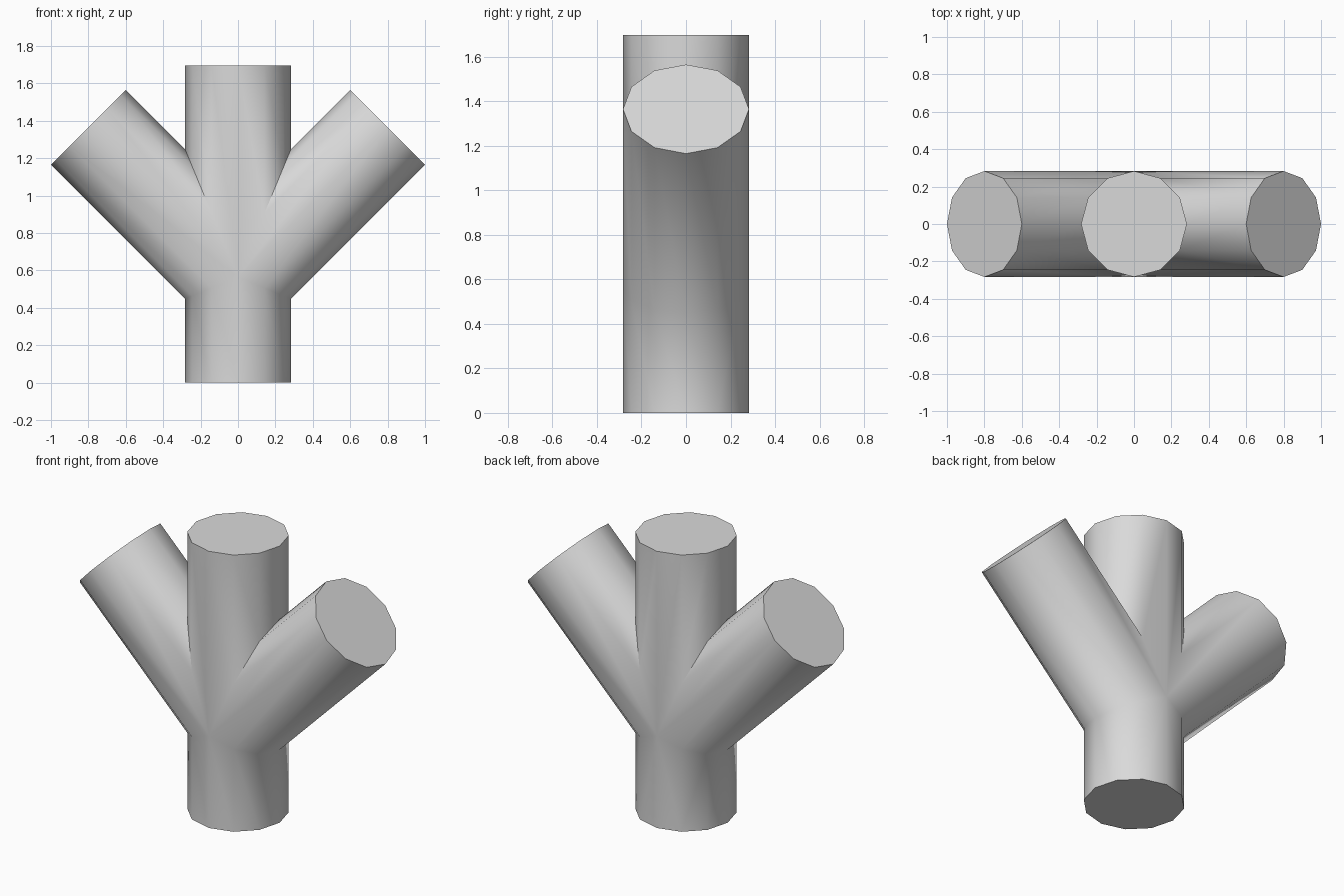
import bpy
import bmesh
from math import radians
from mathutils import Matrix

RADIUS = 0.283
HEIGHT = 1.697
JOINT_Z = 0.565     # where the three pipe axes meet
ARM_LENGTH = 1.131
SIDES = 12

cube = bpy.data.objects.get("Cube")
if cube:
    bpy.data.objects.remove(cube, do_unlink=True)

grey = bpy.data.materials.new("light_grey")
grey.use_nodes = True
colour = (0.7, 0.7, 0.7, 1)
grey.diffuse_color = colour
grey.node_tree.nodes["Principled BSDF"].inputs["Base Color"].default_value = colour


def pipe(name, length, base_z, tilt):
    """Solid twelve-sided pipe starting on the z axis, tilted about y."""
    bm = bmesh.new()
    place = (Matrix.Translation((0, 0, base_z))
             @ Matrix.Rotation(radians(tilt), 4, "Y")
             @ Matrix.Translation((0, 0, length / 2)))
    bmesh.ops.create_cone(bm, cap_ends=True, segments=SIDES, radius1=RADIUS,
                          radius2=RADIUS, depth=length, matrix=place)
    mesh = bpy.data.meshes.new(name)
    bm.to_mesh(mesh)
    bm.free()
    mesh.materials.append(grey)
    obj = bpy.data.objects.new(name, mesh)
    bpy.context.collection.objects.link(obj)
    return obj


# Upright pipe, with a slanted arm fused into each side
fitting = pipe("branching_pipe", HEIGHT, 0, 0)
bpy.ops.object.select_all(action="DESELECT")
bpy.context.view_layer.objects.active = fitting
fitting.select_set(True)
for name, tilt in (("left_arm", 45), ("right_arm", -45)):
    arm = pipe(name, ARM_LENGTH, JOINT_Z, tilt)
    arm.hide_render = True
    union = fitting.modifiers.new(name, "BOOLEAN")
    union.operation = "UNION"
    union.solver = "EXACT"
    union.object = arm
    bpy.ops.object.modifier_apply(modifier=union.name)
    bpy.data.objects.remove(arm, do_unlink=True)

# Round walls stay smooth, caps and upper crotches stay crisp
bpy.ops.object.shade_smooth_by_angle(angle=radians(50))
